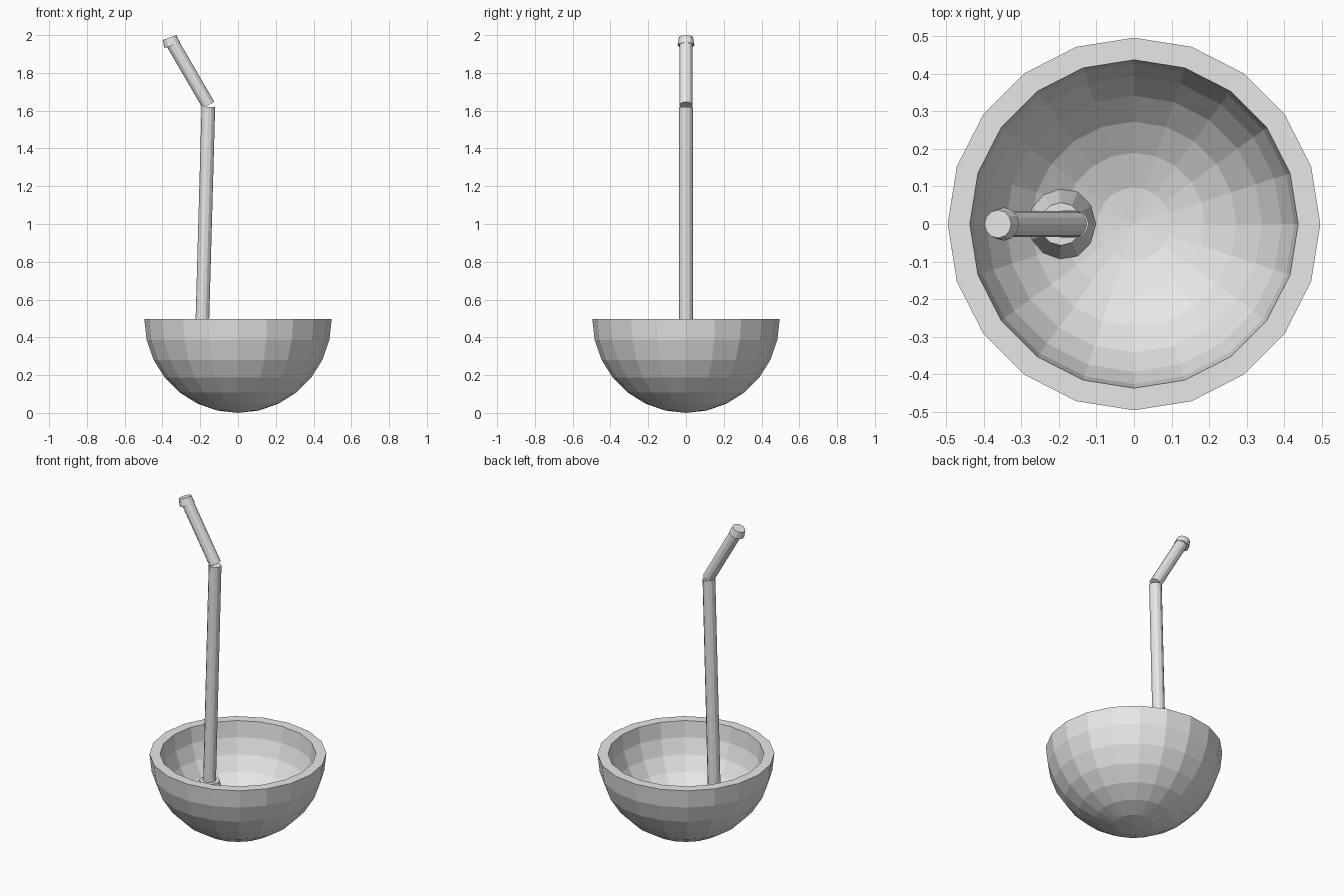
import bpy, bmesh, math
from mathutils import Matrix, Vector

default = bpy.data.objects.get("Cube")
if default:
    bpy.data.objects.remove(default, do_unlink=True)

# Single plain material
grey = bpy.data.materials.new("light grey")
grey.use_nodes = True
colour = (0.8, 0.8, 0.8, 1)
grey.diffuse_color = colour
grey.node_tree.nodes["Principled BSDF"].inputs["Base Color"].default_value = colour


def finish(name, bm):
    bmesh.ops.recalc_face_normals(bm, faces=bm.faces)
    mesh = bpy.data.meshes.new(name)
    bm.to_mesh(mesh)
    bm.free()
    mesh.materials.append(grey)
    obj = bpy.data.objects.new(name, mesh)
    bpy.context.collection.objects.link(obj)
    return obj


def tube(name, start, end, r_start, r_end):
    """Twelve-sided solid tapering between two (x, z) points."""
    dx, dz = end[0] - start[0], end[1] - start[1]
    middle = Vector((start[0] + dx / 2, 0, start[1] + dz / 2))
    matrix = Matrix.Translation(middle) @ Matrix.Rotation(math.atan2(dx, dz), 4, 'Y')
    bm = bmesh.new()
    bmesh.ops.create_cone(bm, cap_ends=True, segments=12, radius1=r_start,
                          radius2=r_end, depth=math.hypot(dx, dz), matrix=matrix)
    return finish(name, bm)


def bowl(name, outer, inner, sides=20, steps=7):
    """Half shell: quarter-circle profiles joined at a flat rim and spun."""
    bm = bmesh.new()
    arc = [math.pi / 2 * i / steps for i in range(steps + 1)]
    profile = [(outer, a) for a in arc] + [(inner, a) for a in reversed(arc)]
    verts = [bm.verts.new((r * math.sin(a), 0, outer - r * math.cos(a)))
             for r, a in profile]
    edges = [bm.edges.new(pair) for pair in zip(verts, verts[1:])]
    bmesh.ops.spin(bm, geom=verts + edges, cent=(0, 0, 0), axis=(0, 0, 1),
                   angle=math.tau, steps=sides, use_merge=False)
    bmesh.ops.remove_doubles(bm, verts=bm.verts, dist=0.0005)
    return finish(name, bm)


# Faceted hollow bowl
bowl("bowl", 0.496, 0.437)

# Flared socket and bent stem with a small tapered cap
tube("stem_socket", (-0.199, 0.10), (-0.194, 0.28), 0.098, 0.057)
tube("stem_lower", (-0.199, 0.12), (-0.157, 1.62), 0.036, 0.036)
tube("stem_upper", (-0.156, 1.629), (-0.35, 1.963), 0.035, 0.035)
tube("stem_cap", (-0.3475, 1.946), (-0.3625, 1.987), 0.0443, 0.0376)
